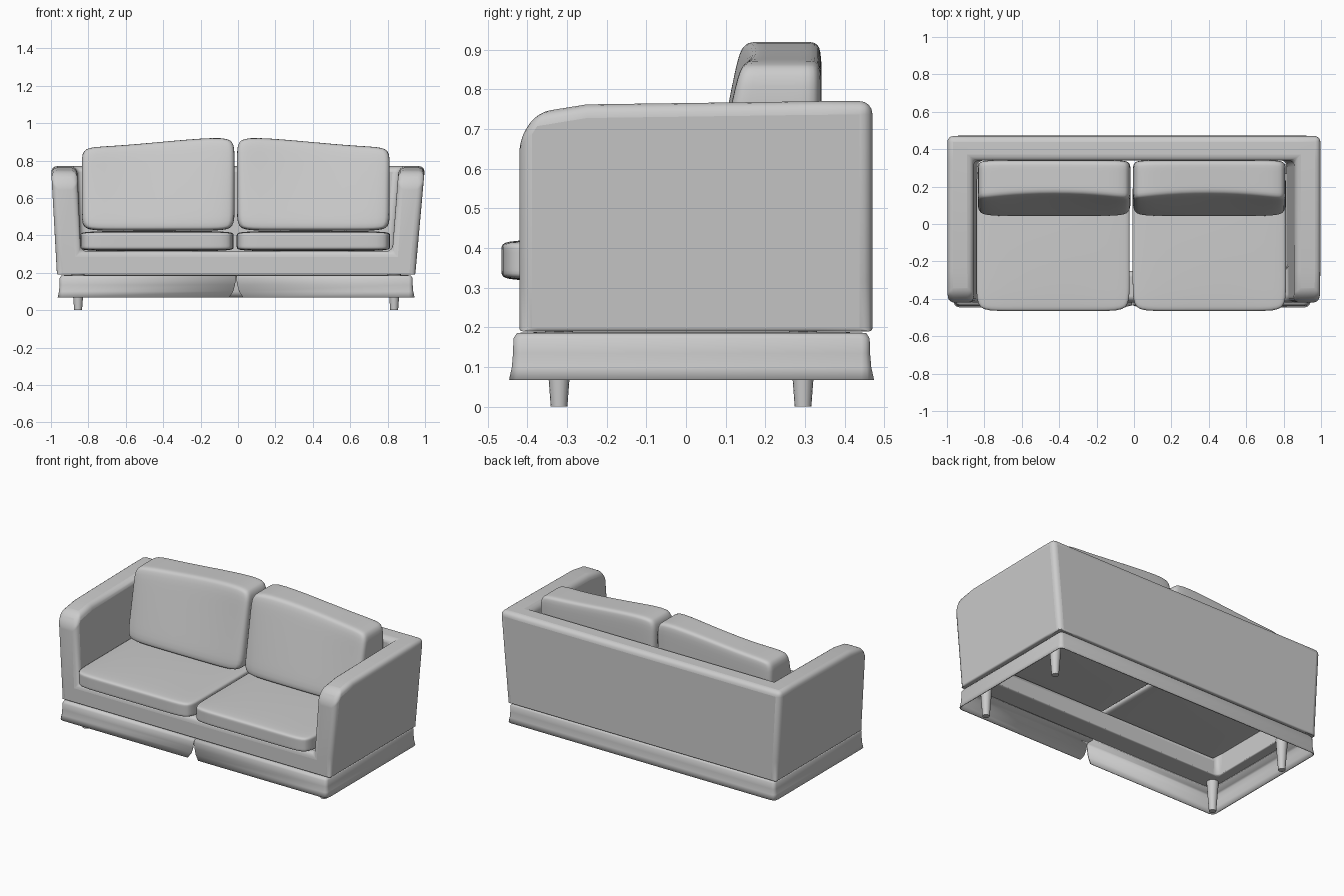
import bpy, bmesh, math
from mathutils import Vector

if "Cube" in bpy.data.objects:
    bpy.data.objects.remove(bpy.data.objects["Cube"])

CX = -0.01  # sideways centre of the lower parts

fabric = bpy.data.materials.new("light grey fabric")
fabric.use_nodes = True
GREY = (0.6, 0.6, 0.6, 1)
fabric.diffuse_color = GREY
fabric.node_tree.nodes["Principled BSDF"].inputs["Base Color"].default_value = GREY


def finish(name, bm, angle=40, modifiers=()):
    bmesh.ops.recalc_face_normals(bm, faces=bm.faces)
    mesh = bpy.data.meshes.new(name)
    bm.to_mesh(mesh)
    bm.free()
    obj = bpy.data.objects.new(name, mesh)
    bpy.context.collection.objects.link(obj)
    mesh.materials.append(fabric)
    for kind, settings in modifiers:
        mod = obj.modifiers.new(kind.title(), kind)
        for key, value in settings.items():
            setattr(mod, key, value)
    bpy.ops.object.select_all(action='DESELECT')
    bpy.context.view_layer.objects.active = obj
    obj.select_set(True)
    bpy.ops.object.shade_smooth_by_angle(angle=math.radians(angle))
    return obj


# Frame: arms, back and front rail as one shell of grid cells
ROWS = [-0.42, -0.375, -0.25, 0.34, 0.47]
TOPS = [0.675, 0.742, 0.762, 0.77, 0.77]
SEAT = 0.315


def frame_point(i, j, k):
    z = (0.19, SEAT, TOPS[j])[k]
    t = (z - 0.19) / 0.58
    half = 0.958 + 0.042 * t if i in (0, 3) else 0.825 + 0.035 * t
    return Vector((CX * (1 - t) + half * (-1 if i < 2 else 1), ROWS[j], z))


def filled(i, j, k):
    if not (0 <= i < 3 and 0 <= j < 4 and 0 <= k < 2):
        return False
    return i != 1 or j == 3 or (k == 0 and j < 2)


bm = bmesh.new()
verts = {}
for i in range(3):
    for j in range(4):
        for k in range(2):
            if not filled(i, j, k):
                continue
            for axis in range(3):
                for side in (0, 1):
                    step = [0, 0, 0]
                    step[axis] = 2 * side - 1
                    if filled(i + step[0], j + step[1], k + step[2]):
                        continue
                    face = []
                    for a, b in ((0, 0), (1, 0), (1, 1), (0, 1)):
                        off = [a, b]
                        off.insert(axis, side)
                        key = (i + off[0], j + off[1], k + off[2])
                        if key not in verts:
                            verts[key] = bm.verts.new(frame_point(*key))
                        face.append(verts[key])
                    bm.faces.new(face)
bmesh.ops.recalc_face_normals(bm, faces=bm.faces)
weight = bm.edges.layers.float.new("bevel_weight_edge")
for e in bm.edges:
    if e.calc_face_angle(0) > 0.35:
        low = all(v.co.z < 0.2 for v in e.verts)
        e[weight] = 0.25 if low else 1
finish("sofa_frame", bm, 40, [("BEVEL", dict(
    width=0.032, segments=4, limit_method='WEIGHT'))])

# Skirt: thin flared band with a slit at the front centre
X0, X1, Y0, Y1 = -0.953, 0.933, -0.435, 0.463
LEVELS = [(0.068, 0.011, 0.038), (0.10, 0.004, 0.016), (0.135, 0.001, 0.006),
          (0.172, 0, 0.001), (0.186, -0.009, 0.001), (0.188, -0.06, 0.001)]


def skirt_loop(z, grow, slit):
    pts = [(CX + slit, Y0 - grow)]
    r = 0.02
    corners = [(X1, Y0, -90), (X1, Y1, 0), (X0, Y1, 90), (X0, Y0, 180)]
    for x, y, start in corners:
        cx = x - math.copysign(r - min(grow, 0), x)
        cy = y - math.copysign(r - min(grow, 0), y)
        for s in range(4):
            a = math.radians(start + 30 * s)
            rr = r + max(grow, 0)
            pts.append((cx + rr * math.cos(a), cy + rr * math.sin(a)))
    pts.append((CX - slit, Y0 - grow))
    return [(x, y, z) for x, y in pts]


bm = bmesh.new()
loops = [[bm.verts.new(p) for p in skirt_loop(*lv)] for lv in LEVELS]
for low, high in zip(loops, loops[1:]):
    for n in range(len(low) - 1):
        bm.faces.new((low[n], low[n + 1], high[n + 1], high[n]))
finish("skirt", bm, 50, [("SOLIDIFY", dict(thickness=0.006, offset=-1))])


# Cushions: rounded blocks shaped by a mapping function
def cushion(name, power, shape):
    bm = bmesh.new()
    bmesh.ops.create_cube(bm, size=2)
    bmesh.ops.subdivide_edges(bm, edges=bm.edges, cuts=15, use_grid_fill=True)
    for v in bm.verts:
        p = [math.sin(c * math.pi / 2) for c in v.co]
        size = sum(abs(c) ** power for c in p) ** (1 / power)
        v.co = shape(*(c / size for c in p))
    finish(name, bm, 60)


def seat_shape(side):
    def shape(u, v, w):
        crown = 0.008 * (1 - u * u) * (1 - v * v)
        return (CX - 0.005 + side * 0.418 + 0.41 * u,
                -0.067 + v * 0.398,
                0.369 + w * (0.049 + crown))
    return shape


def back_shape(side):
    def shape(u, v, w):
        inner = (1 - side * u) / 2
        ease = inner * inner * (3 - 2 * inner)
        top = 0.873 + 0.05 * ease
        h = (w + 1) / 2
        belly = 1 - u * u
        front = 0.035 + 0.095 * h + belly * (0.035 * h - 0.005)
        depth = (v + 1) / 2
        return (CX - 0.002 + side * 0.415 + 0.408 * u,
                front + (0.342 - front) * depth,
                0.425 + (top - 0.425) * h)
    return shape


for label, side in (("left", 1), ("right", -1)):
    cushion(label + "_seat_cushion", 12, seat_shape(side))
    cushion(label + "_back_cushion", 11, back_shape(side))

    # Tapered feet
    for place, y in (("front", -0.32), ("back", 0.295)):
        bm = bmesh.new()
        bmesh.ops.create_cone(bm, cap_ends=True, segments=16, radius1=0.021,
                              radius2=0.036, depth=0.2)
        bmesh.ops.translate(bm, verts=bm.verts,
                            vec=(CX + side * 0.845, y, 0.1))
        finish(f"{label}_{place}_foot", bm)
